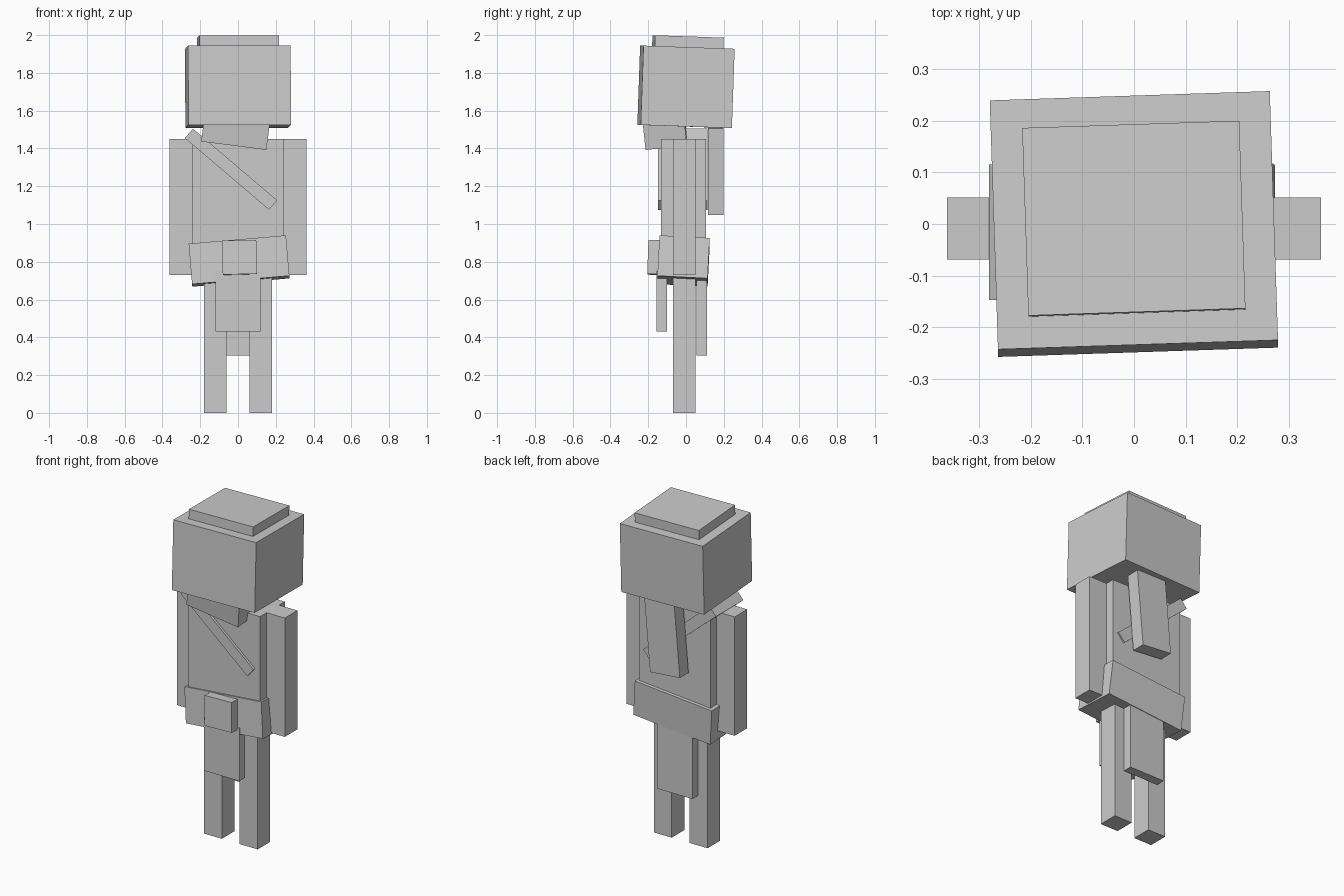
import bpy
from math import radians
from mathutils import Euler, Vector

cube = bpy.data.objects.get("Cube")
if cube:
    bpy.data.objects.remove(cube, do_unlink=True)

# One plain grey material
grey = bpy.data.materials.new("plain grey")
grey.use_nodes = True
colour = (0.6, 0.6, 0.6, 1)
grey.diffuse_color = colour
grey.node_tree.nodes["Principled BSDF"].inputs["Base Color"].default_value = colour


def box(name, centre, size, turn=(0, 0, 0)):
    """Flat-faced box; turn is in degrees about x, y and z."""
    bpy.ops.mesh.primitive_cube_add(size=1, location=centre)
    ob = bpy.context.object
    ob.name = name
    ob.scale = size
    ob.rotation_euler = [radians(a) for a in turn]
    ob.data.materials.append(grey)
    return ob


# Head, with the cap raised along the head's own tilted axis
head_turn = (-2, 0, 1.9)
head_centre = Vector((0, 0, 1.726))
box("head", head_centre, (0.543, 0.483, 0.42), head_turn)
tilt = Euler([radians(a) for a in head_turn]).to_matrix()
box("head_cap", head_centre + tilt @ Vector((0, 0.002, 0.232)),
    (0.421, 0.364, 0.07), head_turn)
box("jaw", (-0.012, -0.112, 1.495), (0.348, 0.22, 0.14), (6, 7.4, 0))
box("hair_tail", (0.022, 0.157, 1.286), (0.2, 0.083, 0.46), (0, 5, 0))

# Body and limbs
box("torso", (0, -0.013, 1.09), (0.48, 0.238, 0.72))
for side, x in (("left", 1), ("right", -1)):
    box(side + "_arm", (x * 0.301, -0.009, 1.09), (0.122, 0.12, 0.72))
    box(side + "_leg", (x * 0.12, -0.009, 0.365), (0.12, 0.12, 0.73))

# Strap, belt, pouch and hanging cloth
box("shoulder_strap", (-0.037, -0.016, 1.29), (0.585, 0.262, 0.066), (0, 40.4, 0))
box("belt", (0.006, -0.013, 0.804), (0.517, 0.266, 0.215), (-3, -4.9, 0))
box("belt_pouch", (0.008, -0.167, 0.823), (0.182, 0.07, 0.18), (-2, -1.6, 0))
box("front_cloth", (-0.001, -0.128, 0.59), (0.238, 0.055, 0.32))
box("back_cloth", (-0.001, 0.083, 0.525), (0.238, 0.055, 0.44))
